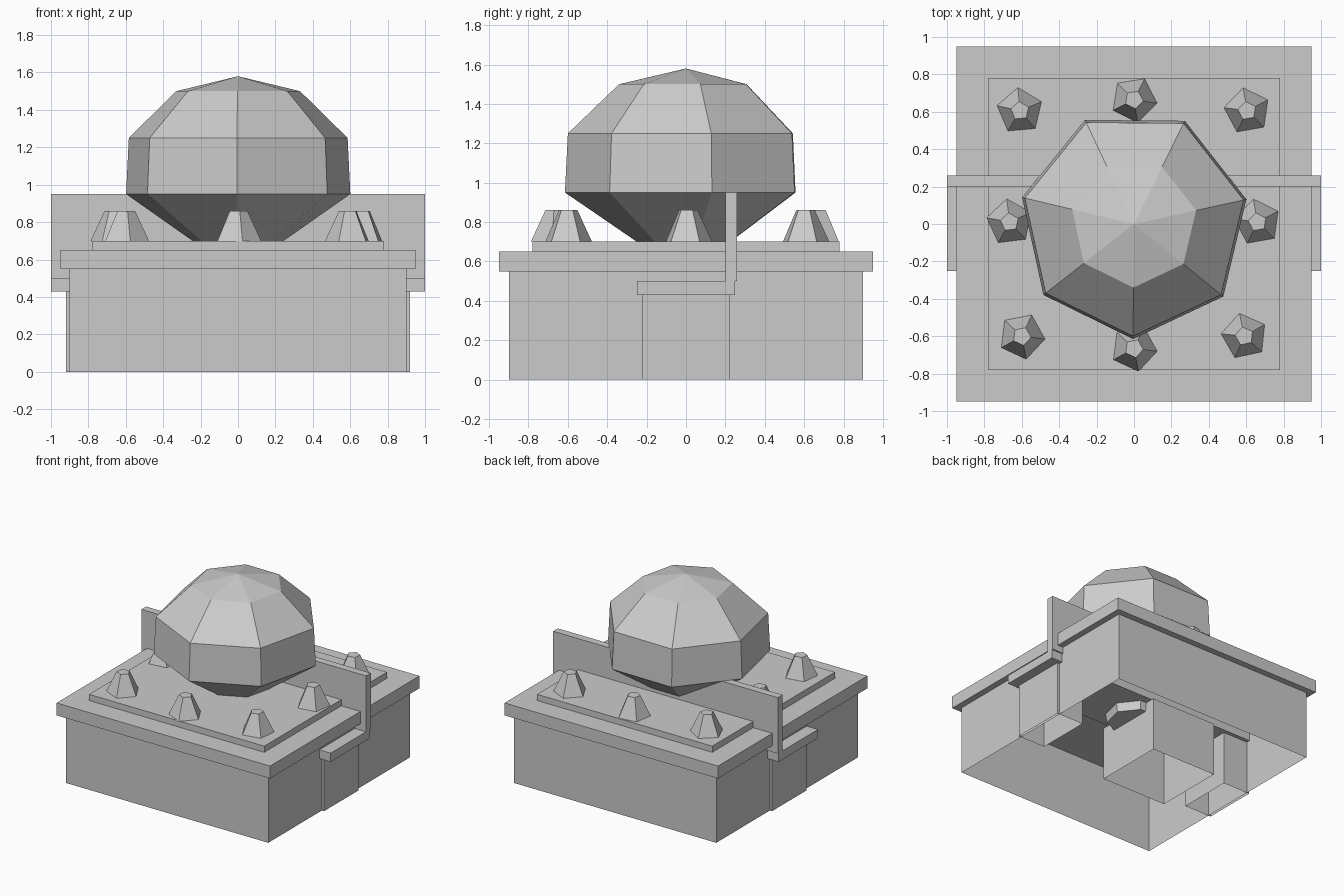
import bpy, bmesh, math

if "Cube" in bpy.data.objects:
    bpy.data.objects.remove(bpy.data.objects["Cube"])


def finish(name, bm):
    bmesh.ops.recalc_face_normals(bm, faces=bm.faces)
    mesh = bpy.data.meshes.new(name)
    bm.to_mesh(mesh)
    bm.free()
    obj = bpy.data.objects.new(name, mesh)
    bpy.context.collection.objects.link(obj)
    return obj


def box(name, x, y, z, open_bottom=False):
    bm = bmesh.new()
    bmesh.ops.create_cube(bm, size=1)
    for v in bm.verts:
        v.co = [a + (c + 0.5) * (b - a) for c, (a, b) in zip(v.co, (x, y, z))]
    obj_faces = [f for f in bm.faces if all(abs(v.co.z - z[0]) < 1e-5 for v in f.verts)]
    bmesh.ops.recalc_face_normals(bm, faces=bm.faces)
    if open_bottom:
        bmesh.ops.delete(bm, geom=obj_faces, context='FACES_ONLY')
    return finish(name, bm)


def lathe(name, profile, sides, start, centre=(0, 0)):
    """Faceted solid from (radius, height) rings; zero radius makes a tip."""
    bm = bmesh.new()
    rings = []
    for r, z in profile:
        n = sides if r > 0 else 1
        rings.append([bm.verts.new((centre[0] + r * math.cos(start + i * math.tau / sides),
                                    centre[1] + r * math.sin(start + i * math.tau / sides), z))
                      for i in range(n)])
    for a, b in zip(rings, rings[1:]):
        for i in range(sides):
            j = (i + 1) % sides
            quad = [a[i % len(a)], a[j % len(a)], b[j % len(b)], b[i % len(b)]]
            bm.faces.new(list(dict.fromkeys(quad)))
    for ring in (rings[0], rings[-1]):
        if len(ring) > 1:
            bm.faces.new(ring)
    return finish(name, bm)


# Planter body (open underneath), rim and soil
box("planter_body", (-.9, .9), (-.9, .9), (0, .55), True)
box("planter_rim", (-.95, .95), (-.95, .95), (.55, .65))
box("soil", (-.78, .78), (-.78, .78), (.65, .70))

# Bench running through the planter: seat, back and supports
box("bench_seat", (-1, 1), (-.25, .25), (.43, .50))
box("bench_back", (-1, 1), (.20, .26), (.50, .95))
for side, x in (("left", (-.92, -.68)), ("right", (.68, .92))):
    box("bench_leg_" + side, x, (-.22, .22), (0, .43), True)
box("inner_support", (-.54, .04), (-.30, .27), (0, .43), True)

# Seven-sided bush with its stem going down into the planter
lathe("bush", [(.20, .36), (.25, .70), (.615, .95), (.60, 1.25), (.34, 1.5), (0, 1.58)],
      7, math.radians(-90.5))

# Five-sided plants around the bush
plants = [(-.61, .605, 23), (0, .665, 63), (.605, .605, 28), (-.665, .01, 25),
          (.66, .01, 28), (-.6, -.6, 65), (0, -.665, 65), (.59, -.6, 30)]
for i, (x, y, turn) in enumerate(plants):
    lathe(f"small_plant_{i + 1}", [(.125, .70), (.05, .86)], 5, math.radians(turn), (x, y))
